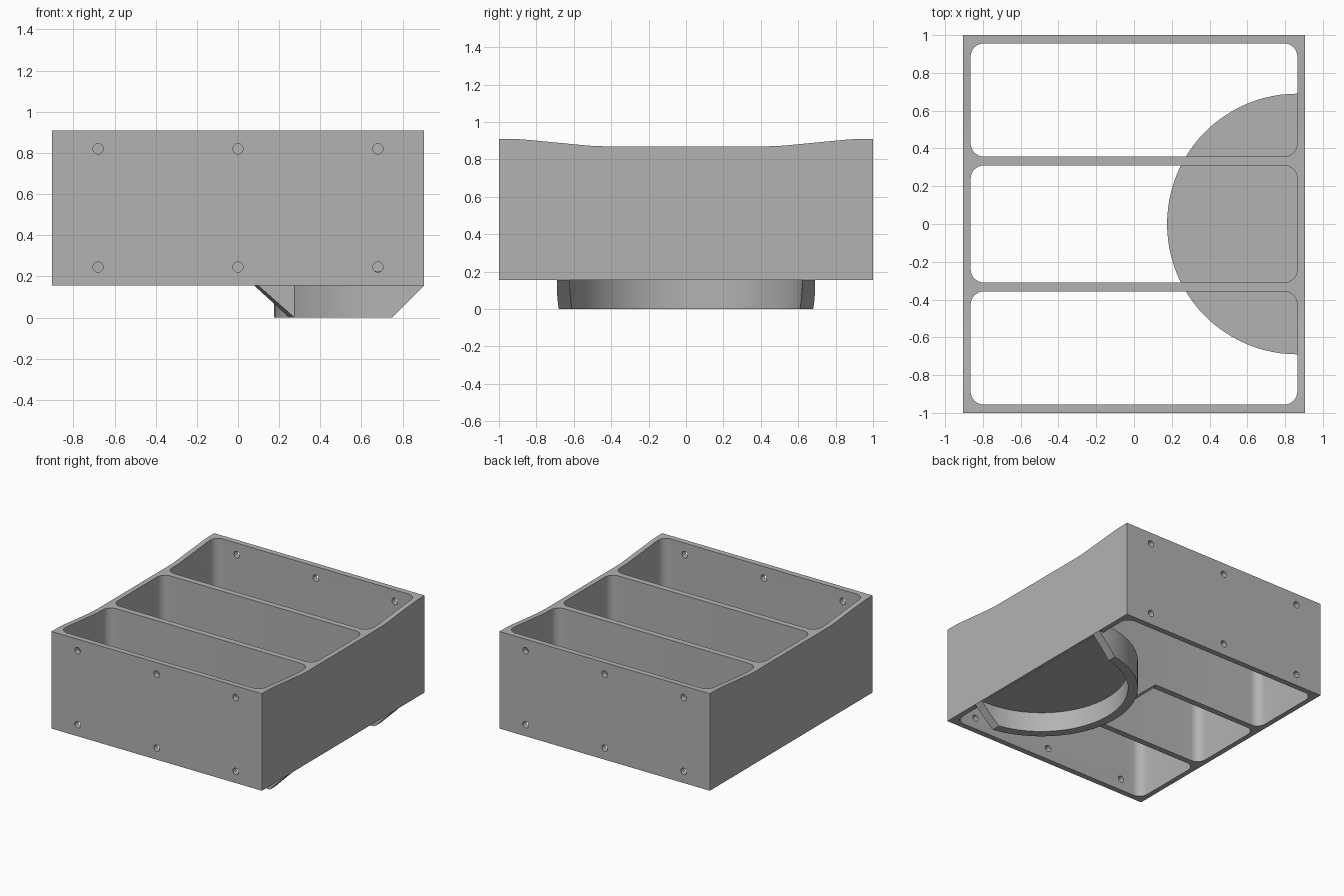
import bpy
import bmesh
from math import sin, cos, pi, sqrt
from mathutils import Vector

cube = bpy.data.objects.get("Cube")
if cube:
    bpy.data.objects.remove(cube, do_unlink=True)

HALF_X, HALF_Y, BASE = 0.905, 1.0, 0.155
INNER_X, CENTRE_X = 0.865, 0.865
OUTER_R, INNER_R = 0.69, 0.62

grey = bpy.data.materials.new("plain grey")
grey.use_nodes = True
colour = (0.45, 0.45, 0.45, 1)
grey.diffuse_color = colour
grey.node_tree.nodes["Principled BSDF"].inputs["Base Color"].default_value = colour


def make_object(name, bm):
    bmesh.ops.recalc_face_normals(bm, faces=bm.faces[:])
    mesh = bpy.data.meshes.new(name)
    bm.to_mesh(mesh)
    bm.free()
    mesh.materials.append(grey)
    obj = bpy.data.objects.new(name, mesh)
    bpy.context.collection.objects.link(obj)
    return obj


def prism(points, offset):
    """Extrude a closed outline of 3D points along an offset."""
    bm = bmesh.new()
    face = bm.faces.new([bm.verts.new(p) for p in points])
    top = bmesh.ops.extrude_face_region(bm, geom=[face])["geom"]
    verts = [v for v in top if isinstance(v, bmesh.types.BMVert)]
    bmesh.ops.translate(bm, verts=verts, vec=Vector(offset))
    return bm


def activate(obj):
    bpy.ops.object.select_all(action="DESELECT")
    obj.select_set(True)
    bpy.context.view_layer.objects.active = obj


def cut(target, cutter):
    mod = target.modifiers.new("cut", "BOOLEAN")
    mod.operation = "DIFFERENCE"
    mod.solver = "EXACT"
    mod.object = cutter
    cutter.hide_render = True
    activate(target)
    bpy.ops.object.modifier_apply(modifier=mod.name)
    bpy.data.objects.remove(cutter, do_unlink=True)


def smooth(obj):
    activate(obj)
    bpy.ops.object.shade_smooth_by_angle(angle=pi / 6)


def rounded_rect(x0, x1, y0, y1, r, z, steps=8):
    corners = [(x1 - r, y1 - r), (x0 + r, y1 - r), (x0 + r, y0 + r), (x1 - r, y0 + r)]
    pts = []
    for i, (cx, cy) in enumerate(corners):
        for s in range(steps + 1):
            a = (i + s / steps) * pi / 2
            pts.append((cx + r * cos(a), cy + r * sin(a), z))
    return pts


def half_round(r, end_x, z, steps=48):
    """Half circle opening toward +x, with straight ends reaching end_x."""
    pts = [(end_x, r, z)]
    for s in range(steps + 1):
        a = pi / 2 + pi * s / steps
        pts.append((CENTRE_X + r * cos(a), r * sin(a), z))
    return pts + [(end_x, -r, z)]


def circle_x(r, y):
    return CENTRE_X - sqrt(r * r - y * y)


# Box with a gently dipped top edge
dip = [(HALF_Y, 0.91), (0.91, 0.909), (0.84, 0.904), (0.56, 0.877), (0.5, 0.872), (0.44, 0.87)]
outline = [(-HALF_Y, BASE), (HALF_Y, BASE)] + dip + [(-y, z) for y, z in reversed(dip)]
box = make_object("box_frame", prism([(-HALF_X, y, z) for y, z in outline], (2 * HALF_X, 0, 0)))

# Three open compartments
for y0, y1 in [(-0.956, -0.357), (-0.31, 0.31), (0.357, 0.956)]:
    pts = rounded_rect(-INNER_X, INNER_X, y0, y1, 0.07, 0)
    cut(box, make_object("compartment_cutter", prism(pts, (0, 0, 1.2))))

# Screw holes through the front and back walls
for side in (-1, 1):
    for x in (-0.68, 0, 0.68):
        for z in (0.245, 0.82):
            ring = [(x + 0.025 * cos(2 * pi * i / 24), side * 0.93,
                     z + 0.025 * sin(2 * pi * i / 24)) for i in range(24)]
            cut(box, make_object("hole_cutter", prism(ring, (0, side * 0.1, 0))))
smooth(box)

# Half-round floor
floor = make_object("half_round_floor", prism(half_round(OUTER_R, 0.885, BASE - 0.001), (0, 0, 0.071)))
smooth(floor)

# Half-round rim under the floor, its ends cut at a slant
rim_pts = half_round(OUTER_R, 1.0, 0) + half_round(INNER_R, 1.0, 0)[::-1]
bm = prism(rim_pts, (0, 0, BASE))
result = bmesh.ops.bisect_plane(bm, geom=bm.verts[:] + bm.edges[:] + bm.faces[:],
                                plane_co=(0.75, 0, 0), plane_no=(1, 0, -1), clear_outer=True)
bmesh.ops.holes_fill(bm, edges=[e for e in bm.edges if e.is_boundary])
rim = make_object("half_round_rim", bm)
smooth(rim)

# Slanted braces that carry the dividers down to the rim
for name, side in (("front_brace", -1), ("back_brace", 1)):
    bm = bmesh.new()
    loops = []
    for y in (0.31, 0.357):
        foot, top = circle_x(OUTER_R, y), circle_x(OUTER_R + BASE, y)
        corners = [(top, BASE), (foot, 0), (foot + 0.01, 0), (foot + 0.01, BASE)]
        loops.append([bm.verts.new((x, side * y, z)) for x, z in corners])
    inner, outer = loops
    bm.faces.new(inner)
    bm.faces.new(outer[::-1])
    for i in range(4):
        j = (i + 1) % 4
        bm.faces.new((inner[i], outer[i], outer[j], inner[j]))
    make_object(name, bm)
